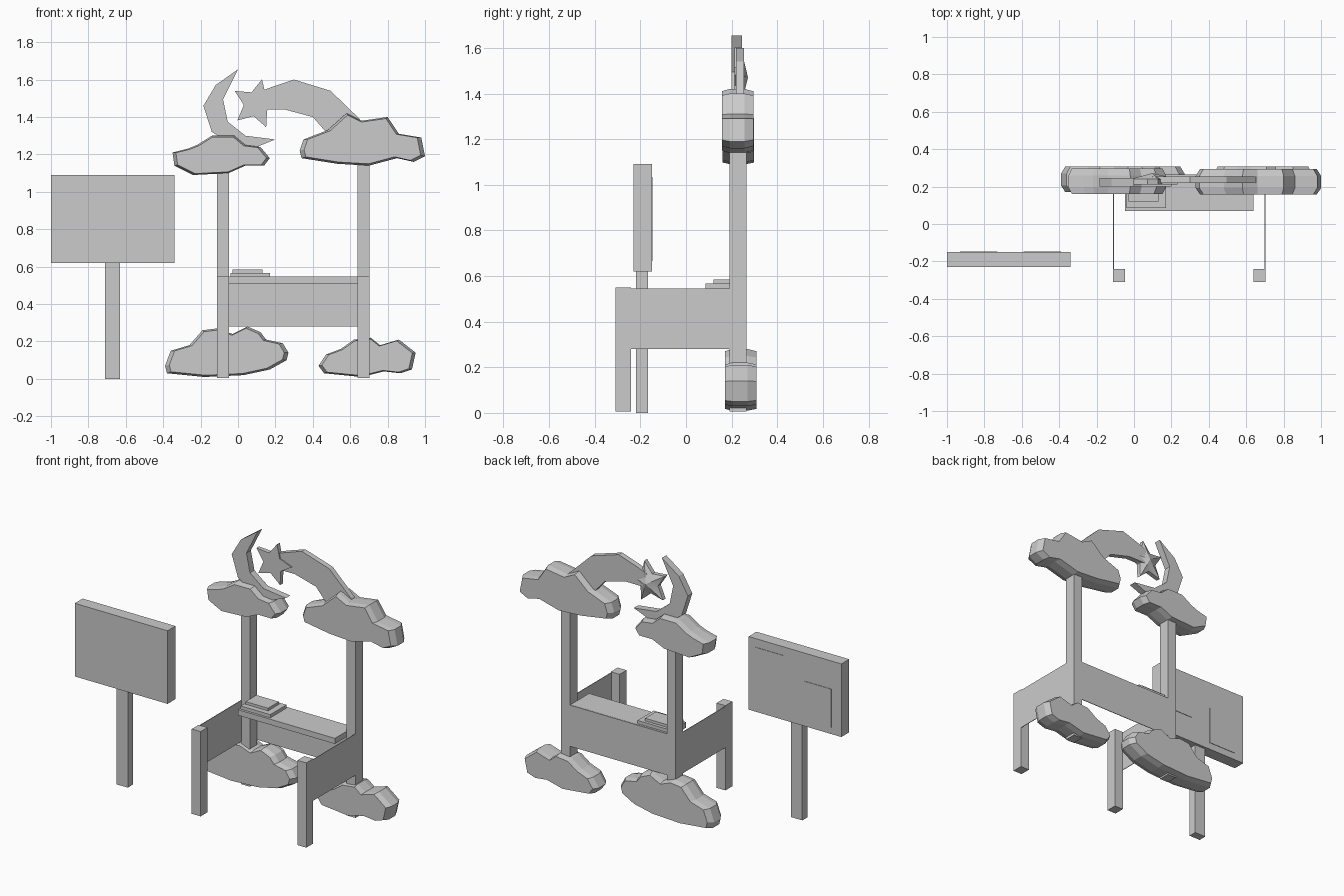
import bpy, bmesh, math
from mathutils import Vector

default = bpy.data.objects.get("Cube")
if default:
    bpy.data.objects.remove(default, do_unlink=True)

grey = bpy.data.materials.new("plain_grey")
grey.use_nodes = True
colour = (0.6, 0.6, 0.6, 1)
grey.diffuse_color = colour
grey.node_tree.nodes["Principled BSDF"].inputs["Base Color"].default_value = colour


def finish(name, bm):
    """Turn a bmesh into a named grey object."""
    bmesh.ops.recalc_face_normals(bm, faces=bm.faces)
    mesh = bpy.data.meshes.new(name)
    bm.to_mesh(mesh)
    bm.free()
    mesh.materials.append(grey)
    obj = bpy.data.objects.new(name, mesh)
    bpy.context.collection.objects.link(obj)
    return obj


def box(name, xs, ys, zs):
    """Axis-aligned box given its extent along each axis."""
    bm = bmesh.new()
    bmesh.ops.create_cube(bm, size=1)
    for v in bm.verts:
        v.co = Vector(
            (lo + hi) / 2 + c * (hi - lo)
            for c, (lo, hi) in zip(v.co, (xs, ys, zs))
        )
    return finish(name, bm)


def solid(name, outline, rings, apex=None):
    """Loft a front outline (hundredths) through rings of (depth, scale)."""
    points = [Vector((x, 0, z)) / 100 for x, z in outline]
    lows = [min(p[i] for p in points) for i in range(3)]
    highs = [max(p[i] for p in points) for i in range(3)]
    centre = (Vector(lows) + Vector(highs)) / 2
    bm = bmesh.new()
    loops = []
    for depth, scale in rings:
        shift = Vector((0, depth, 0))
        loops.append([bm.verts.new(centre + (p - centre) * scale + shift) for p in points])
    count = len(points)
    for a, b in zip(loops, loops[1:]):
        for i in range(count):
            j = (i + 1) % count
            bm.faces.new((a[i], a[j], b[j], b[i]))
    bm.faces.new(loops[0])
    if apex is None:
        bm.faces.new(loops[-1])
    else:
        tip = bm.verts.new(apex)
        for i in range(count):
            bm.faces.new((loops[-1][i], loops[-1][(i + 1) % count], tip))
    return finish(name, bm)


def cloud(name, front, outline):
    """Puffy slab with bevelled front and back rims."""
    rings = [(front, 0.93), (front + 0.035, 1), (front + 0.1, 1), (front + 0.138, 0.93)]
    return solid(name, outline, rings)


# Signboard on its post, with two thin notices on the back
box("sign_board", (-1, -0.34), (-0.23, -0.15), (0.62, 1.09))
box("sign_post", (-0.71, -0.63), (-0.22, -0.167), (0, 0.62))
for side, x, z in (("left", -0.59, 0.79), ("right", -0.93, 0.665)):
    box("notice_" + side, (x, x + 0.2), (-0.15, -0.147), (z, z + 0.245))

# Stall frame: front legs, tall back posts and thin side panels
panel_z = (0.28, 0.545)
skin = 0.004
for side, x, outer in (("right", -0.112, -0.112), ("left", 0.64, 0.703 - skin)):
    width = (x, x + 0.063)
    box("front_leg_" + side, width, (-0.31, -0.24), (0.005, 0.55))
    box("back_post_" + side, width, (0.19, 0.265), (0.005, 1.22))
    box("side_panel_" + side, (outer, outer + skin), (-0.24, 0.19), panel_z)

# Back panel, counter shelf and the two stacked books
inner = (-0.049, 0.64)
box("back_panel", inner, (0.265 - skin, 0.265), panel_z)
box("counter_shelf", inner, (0.07, 0.261), (0.51, 0.546))
box("lower_book", (-0.04, 0.17), (0.085, 0.25), (0.546, 0.567))
box("upper_book", (-0.03, 0.13), (0.12, 0.23), (0.567, 0.584))

# Clouds at the feet and tops of the back posts
cloud("lower_cloud_right", 0.17, [
    (-39, 7), (-36, 15), (-26, 18), (-19, 26), (-11, 27), (-3, 24), (5, 28), (12, 25),
    (15, 21), (24, 19), (27, 14), (26, 10), (17, 5), (3, 2), (-18, 1), (-38, 3)])
cloud("lower_cloud_left", 0.17, [
    (43, 7), (47, 13), (55, 16), (62, 21), (71, 22), (76, 18), (86, 21),
    (95, 14), (93, 5), (87, 3), (78, 4), (66, 1), (46, 3)])
cloud("upper_cloud_right", 0.16, [
    (-35, 121), (-27, 123), (-22, 125), (-14, 130), (-2, 130), (4, 125), (12, 124),
    (17, 118), (14, 114), (4, 114), (-5, 110), (-24, 109), (-34, 114)])
cloud("upper_cloud_left", 0.157, [
    (33, 122), (35, 128), (48, 133), (58, 142), (66, 138), (80, 140), (86, 131),
    (98, 129), (100, 119), (94, 116), (85, 118), (70, 114), (53, 115), (34, 118)])

# Crescent moon resting on the right-hand cloud
solid("crescent_moon", [
    (0, 165.5), (-12, 157), (-18.5, 146), (-14, 132), (-2, 124.5), (10, 124),
    (20, 128), (4, 130), (-5.5, 137.5), (-8, 149.5)], [(0.2, 1), (0.245, 1)])

# Curved tail sweeping from the star into the left-hand cloud
solid("star_tail", [
    (10, 153), (18, 156), (30, 160), (49.5, 154), (65, 139), (70, 128),
    (51, 126), (47, 132), (40, 140), (25, 144), (12, 144)], [(0.22, 1), (0.255, 1)])

# Five-pointed star, flat in front and domed behind
star_points = []
for i in range(10):
    angle = math.radians(77 + 36 * i)
    radius = 6.7 if i % 2 else 13.5
    star_points.append((9.8 + radius * math.cos(angle), 147 + radius * math.sin(angle)))
star = solid("star", star_points, [(0.212, 1), (0.24, 1)], apex=(0.098, 0.272, 1.47))
bpy.context.view_layer.objects.active = star
star.select_set(True)
bpy.ops.object.shade_smooth_by_angle(angle=math.radians(50))
